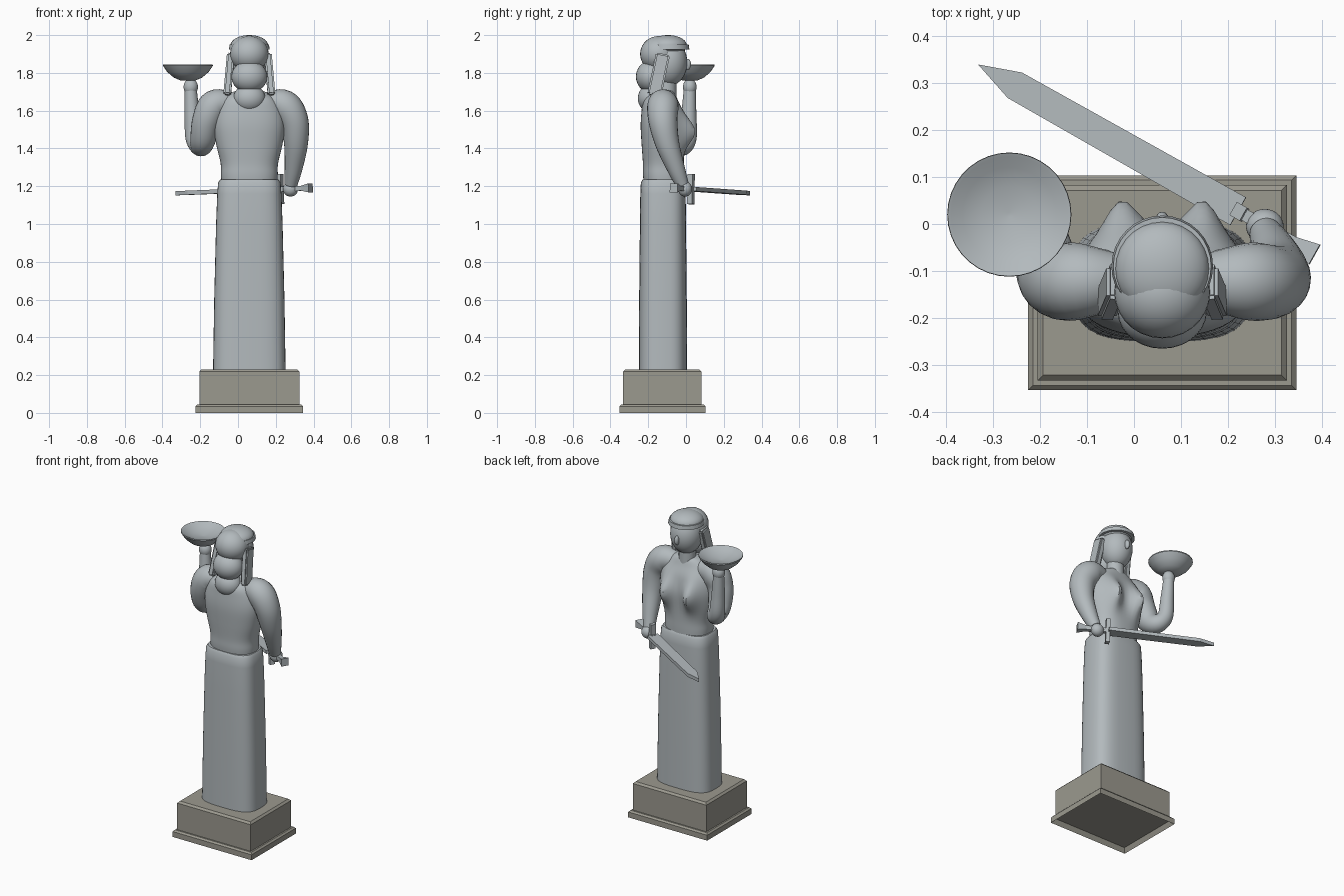
import bpy, bmesh, math
from mathutils import Vector, Matrix

cube = bpy.data.objects.get("Cube")
if cube:
    bpy.data.objects.remove(cube, do_unlink=True)


def material(name, colour):
    m = bpy.data.materials.new(name)
    m.use_nodes = True
    m.diffuse_color = (*colour, 1)
    m.node_tree.nodes["Principled BSDF"].inputs["Base Color"].default_value = (*colour, 1)
    return m


STONE = material("blue grey stone", (0.45, 0.49, 0.51))
BASE = material("warm grey plinth", (0.33, 0.32, 0.275))
CX = 0.06  # body centre line
TAU = math.tau


def finish(name, bm, mat=STONE, smooth=40):
    bmesh.ops.recalc_face_normals(bm, faces=bm.faces)
    me = bpy.data.meshes.new(name)
    bm.to_mesh(me)
    bm.free()
    me.materials.append(mat)
    ob = bpy.data.objects.new(name, me)
    bpy.context.collection.objects.link(ob)
    if smooth:
        bpy.ops.object.select_all(action='DESELECT')
        ob.select_set(True)
        bpy.context.view_layer.objects.active = ob
        bpy.ops.object.shade_smooth_by_angle(angle=math.radians(smooth))
    return ob


def loft(name, rings, mat=STONE, smooth=40):
    bm = bmesh.new()
    rows = [[bm.verts.new(p) for p in ring] for ring in rings]
    n = len(rows[0])
    for a, b in zip(rows, rows[1:]):
        for i in range(n):
            j = (i + 1) % n
            bm.faces.new((a[i], a[j], b[j], b[i]))
    bm.faces.new(rows[0])
    bm.faces.new(rows[-1])
    return finish(name, bm, mat, smooth)


def spline(points, steps=6):
    # Catmull-Rom samples through tuples of any length
    pts = [Vector(p) for p in points]
    pts = [pts[0] * 2 - pts[1]] + pts + [pts[-1] * 2 - pts[-2]]
    out = []
    for a, b, c, d in zip(pts, pts[1:], pts[2:], pts[3:]):
        for k in range(steps):
            t = k / steps
            out.append(0.5 * (2 * b + (c - a) * t + (2 * a - 5 * b + 4 * c - d) * t ** 2
                              + (3 * b - a - 3 * c + d) * t ** 3))
    return out + [pts[-2]]


def oval(cx, cy, z, rx, ry, power=2, n=40):
    ring = []
    for i in range(n):
        c, s = math.cos(TAU * i / n), math.sin(TAU * i / n)
        e = 2 / power
        ring.append(Vector((cx + rx * math.copysign(abs(c) ** e, c),
                            cy + ry * math.copysign(abs(s) ** e, s), z)))
    return ring


def tube(name, points, n=24):
    # round limb: points are x, y, z, radius
    samples = spline(points)
    centres = [s.to_3d() for s in samples]
    rings, side = [], Vector((0, 1, 0))
    for i, c in enumerate(centres):
        t = (centres[min(i + 1, len(centres) - 1)] - centres[max(i - 1, 0)]).normalized()
        side = (side - t * side.dot(t)).normalized()
        up = t.cross(side)
        rings.append([c + samples[i][3] * (side * math.cos(TAU * k / n) + up * math.sin(TAU * k / n))
                      for k in range(n)])
    return loft(name, rings)


def ball(name, centre, radii):
    bm = bmesh.new()
    bmesh.ops.create_uvsphere(bm, u_segments=28, v_segments=18, radius=1,
                              matrix=Matrix.Translation(centre) @ Matrix.Diagonal((*radii, 1)))
    return finish(name, bm, smooth=60)


def box(name, size, matrix, mat=STONE, bevel=0):
    bm = bmesh.new()
    bmesh.ops.create_cube(bm, size=1, matrix=matrix @ Matrix.Diagonal((*size, 1)))
    if bevel:
        bmesh.ops.bevel(bm, geom=bm.edges[:], offset=bevel, segments=2, affect='EDGES')
    return finish(name, bm, mat, 30 if bevel else 0)


# Plinth: chamfered moulding with a shallow recess underneath, and block
def slab(name, hx, hy, z0, z1, chamfer, recess=0):
    bm = bmesh.new()
    bmesh.ops.create_cube(bm, size=1, matrix=Matrix.Translation((CX, -0.125, (z0 + z1) / 2))
                          @ Matrix.Diagonal((2 * hx, 2 * hy, z1 - z0, 1)))
    bm.normal_update()
    top = [e for e in bm.edges if all(v.co.z > z1 - 0.001 for v in e.verts)]
    bmesh.ops.bevel(bm, geom=top, offset=chamfer, segments=1, affect='EDGES')
    if recess:
        bm.normal_update()
        under = [f for f in bm.faces if f.normal.z < -0.9]
        bmesh.ops.inset_region(bm, faces=under, thickness=0.02)
        bmesh.ops.translate(bm, verts=under[0].verts[:], vec=(0, 0, recess))
    finish(name, bm, BASE, 0)


slab("plinth_moulding", 0.285, 0.228, 0, 0.045, 0.01, 0.03)
slab("plinth_block", 0.265, 0.208, 0.04, 0.23, 0.012)

# Long skirt: rounded box section tapering to a soft waist rim
skirt = [(0.225, 0.192, 0.128), (0.6, 0.186, 0.126), (1.0, 0.176, 0.122),
         (1.16, 0.17, 0.12), (1.22, 0.165, 0.117), (1.235, 0.155, 0.108)]
loft("skirt", [oval(CX, -0.122, z, rx, ry, 3.2) for z, rx, ry in skirt])

# Torso: z, half width, back y, front y, with two bust swells added
torso = [(1.15, 0.14, -0.215, -0.015), (1.25, 0.15, -0.227, -0.012), (1.32, 0.152, -0.228, -0.012),
         (1.42, 0.175, -0.235, -0.01), (1.52, 0.188, -0.24, -0.01), (1.6, 0.175, -0.235, -0.02),
         (1.66, 0.14, -0.225, -0.045), (1.695, 0.095, -0.19, -0.06), (1.71, 0.05, -0.15, -0.075)]
rings = []
for z, rx, back, front in spline(torso, 5):
    ring = oval(CX, (back + front) / 2, z, rx, (front - back) / 2, 2.4, 56)
    for p in ring:
        if p.y > (back + front) / 2:
            swell = math.exp(-((abs(p.x - CX) - 0.088) / 0.045) ** 2)
            p.y += 0.068 * swell * math.exp(-((z - 1.49) / 0.085) ** 2)
    rings.append(ring)
loft("torso", rings)

# Neck, head and face
loft("neck", [oval(CX, -0.1, z, 0.052, 0.05, n=24) for z in (1.66, 1.8)])
ball("head", (CX, -0.093, 1.855), (0.097, 0.1, 0.125))
ball("nose", (CX, 0.008, 1.845), (0.014, 0.018, 0.03))

# Headband and crown of hair
band = [oval(CX, -0.09, z, r, r, n=32) for z, r in ((1.925, 0.1), (1.925, 0.108), (1.95, 0.104), (1.95, 0.09))]
loft("headband", band)
ball("hair_crown", (CX, -0.095, 1.945), (0.1, 0.1, 0.055))

# Gathered hair hanging down the back
for i, (y, z, rx, ry, rz) in enumerate([(-0.145, 1.9, 0.102, 0.098, 0.095), (-0.185, 1.78, 0.095, 0.08, 0.085),
                                        (-0.185, 1.665, 0.085, 0.07, 0.075), (-0.18, 1.58, 0.07, 0.055, 0.06)]):
    ball(f"hair_gather_{i + 1}", (CX, y, z), (rx, ry, rz))

# Flat locks beside the head
for side, label in ((-1, "right"), (1, "left")):
    turn = Matrix.Rotation(math.radians(-12), 4, 'X') @ Matrix.Rotation(math.radians(-5 * side), 4, 'Y')
    box(f"hair_lock_{label}", (0.04, 0.075, 0.225),
        Matrix.Translation((CX + side * 0.108, -0.145, 1.79)) @ turn, bevel=0.008)

# Raised arm and lowered arm
tube("raised_arm", [(-0.02, -0.12, 1.64, 0.055), (-0.12, -0.122, 1.63, 0.082), (-0.165, -0.12, 1.55, 0.077),
                    (-0.185, -0.085, 1.45, 0.068), (-0.2, -0.025, 1.415, 0.056), (-0.232, 0.01, 1.46, 0.047),
                    (-0.243, 0.015, 1.58, 0.04), (-0.25, 0.02, 1.71, 0.032)])
ball("raised_hand", (-0.25, 0.02, 1.725), (0.038, 0.036, 0.045))
tube("lowered_arm", [(0.14, -0.12, 1.64, 0.055), (0.24, -0.122, 1.63, 0.082), (0.295, -0.122, 1.55, 0.077),
                     (0.307, -0.1, 1.43, 0.064), (0.295, -0.055, 1.3, 0.048), (0.28, -0.02, 1.21, 0.035)])
ball("lowered_hand", (0.278, -0.005, 1.185), (0.04, 0.037, 0.04))

# Shallow dish on the raised hand
dish = [(1.76, 0.04), (1.775, 0.075), (1.805, 0.11), (1.838, 0.132), (1.845, 0.131),
        (1.842, 0.124), (1.828, 0.1), (1.814, 0.06), (1.806, 0.005)]
loft("dish", [oval(-0.265, 0.02, z, r, r, n=36) for z, r in dish])

# Sword: local x runs from pommel to tip, through the hand
axis = Vector((-0.62, 0.35, -0.025)).normalized()
across = Vector((0, 0, 1)).cross(axis).normalized()
up = axis.cross(across)
sword = Matrix((axis, across, up)).transposed().to_4x4()
sword.translation = Vector((0.278, -0.005, 1.187))


def local_box(name, x, size):
    return box(name, size, sword @ Matrix.Translation((x, 0, 0)))


local_box("sword_grip", 0, (0.16, 0.026, 0.026))
local_box("sword_guard", 0.062, (0.025, 0.032, 0.16))
loft("sword_pommel", [[sword @ Vector((x, sy * r, sz * r)) for sy, sz in ((1, 1), (-1, 1), (-1, -1), (1, -1))]
                      for x, r in ((-0.07, 0.013), (-0.122, 0.024))], smooth=0)
outline = [(0.065, -0.034), (0.61, -0.031), (0.7, 0), (0.61, 0.031), (0.065, 0.034)]
loft("sword_blade", [[sword @ Vector((x, y, z)) for x, y in outline] for z in (-0.011, 0.011)], smooth=0)
